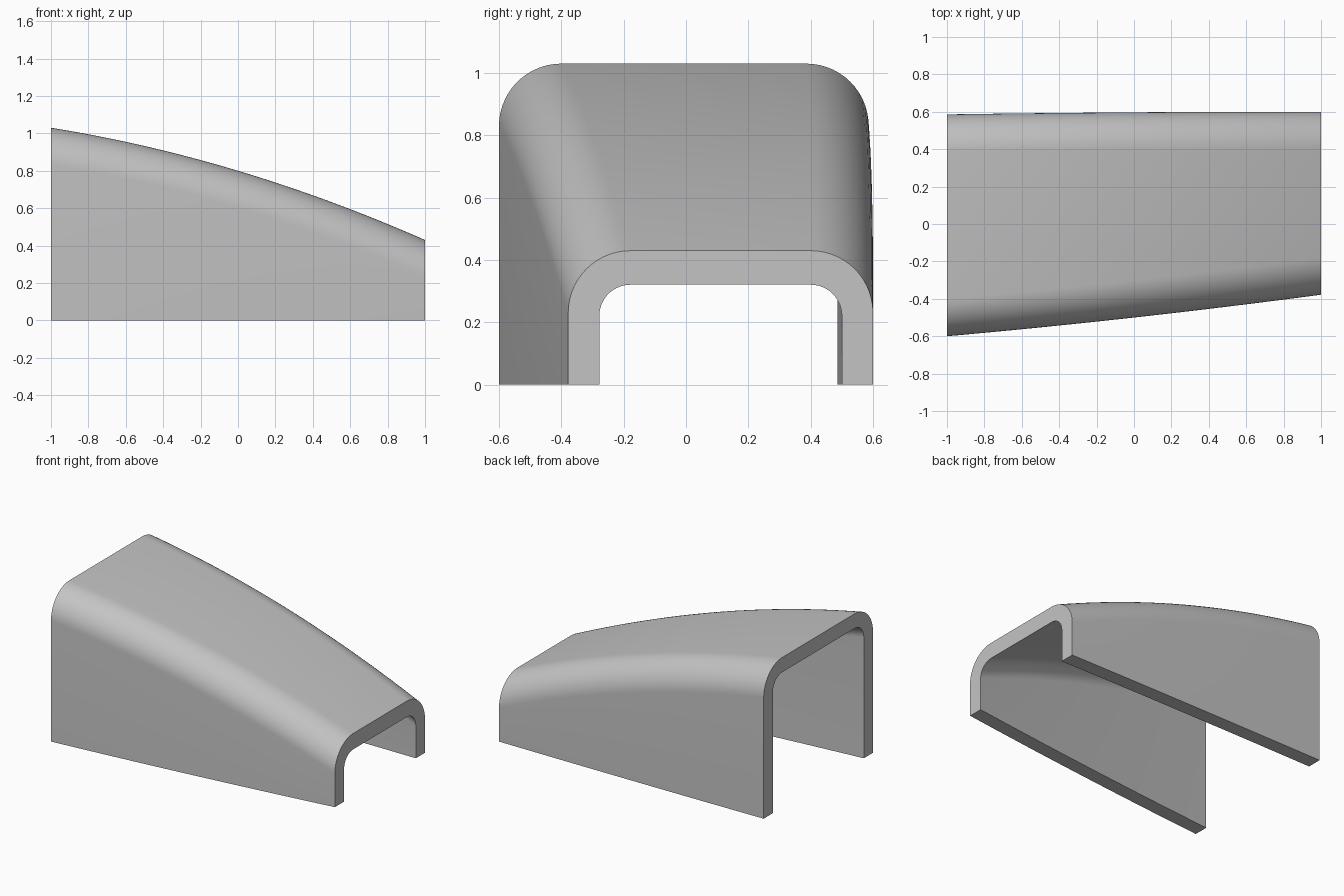
import bpy, bmesh, math

cube = bpy.data.objects.get("Cube")
if cube:
    bpy.data.objects.remove(cube, do_unlink=True)

STATIONS, ARC, WALL, RADIUS = 40, 14, 0.1, 0.2


def height(x):
    return 0.8 - 0.3 * x - 0.07 * x * x


def front_edge(x):
    return -0.5 + 0.111 * x + 0.011 * x * x


def back_edge(x):
    return 0.597 + 0.007 * x - 0.004 * x * x


def arch(x, y0, y1, top, r):
    """Open arch with rounded shoulders, from front foot to back foot."""
    pts = [(x, y0, 0)]
    for cy, start in ((y0 + r, math.pi), (y1 - r, math.pi / 2)):
        for i in range(ARC + 1):
            a = start - math.pi / 2 * i / ARC
            pts.append((x, cy + r * math.cos(a), top - r + r * math.sin(a)))
    pts.append((x, y1, 0))
    return pts


def section(x):
    """Closed wall section: outer arch and the inner arch reversed."""
    y0, y1, top = front_edge(x), back_edge(x), height(x)
    slope = 0.3 + 0.14 * x
    roof = WALL * math.sqrt(1 + slope * slope)
    outer = arch(x, y0, y1, top, RADIUS)
    inner = arch(x, y0 + WALL, y1 - WALL, top - roof, RADIUS - WALL)
    return outer + inner[::-1]


# Loft the sections along the length
bm = bmesh.new()
rings = [[bm.verts.new(p) for p in section(-1 + 2 * i / STATIONS)]
         for i in range(STATIONS + 1)]
n = len(rings[0])
for a, b in zip(rings, rings[1:]):
    for j in range(n):
        k = (j + 1) % n
        bm.faces.new((a[j], a[k], b[k], b[j]))

# Close both ends between outer and inner arch
for ring in (rings[0], rings[-1]):
    for j in range(n // 2 - 1):
        bm.faces.new((ring[j], ring[j + 1], ring[n - 2 - j], ring[n - 1 - j]))
bmesh.ops.recalc_face_normals(bm, faces=bm.faces)

mesh = bpy.data.meshes.new("tapered_cover")
bm.to_mesh(mesh)
bm.free()
cover = bpy.data.objects.new("tapered_cover", mesh)
bpy.context.collection.objects.link(cover)

# Plain grey finish
grey = bpy.data.materials.new("light_grey")
grey.use_nodes = True
colour = (0.55, 0.55, 0.55, 1)
grey.diffuse_color = colour
grey.node_tree.nodes["Principled BSDF"].inputs["Base Color"].default_value = colour
mesh.materials.append(grey)

bpy.context.view_layer.objects.active = cover
cover.select_set(True)
bpy.ops.object.shade_smooth_by_angle(angle=math.radians(30))
